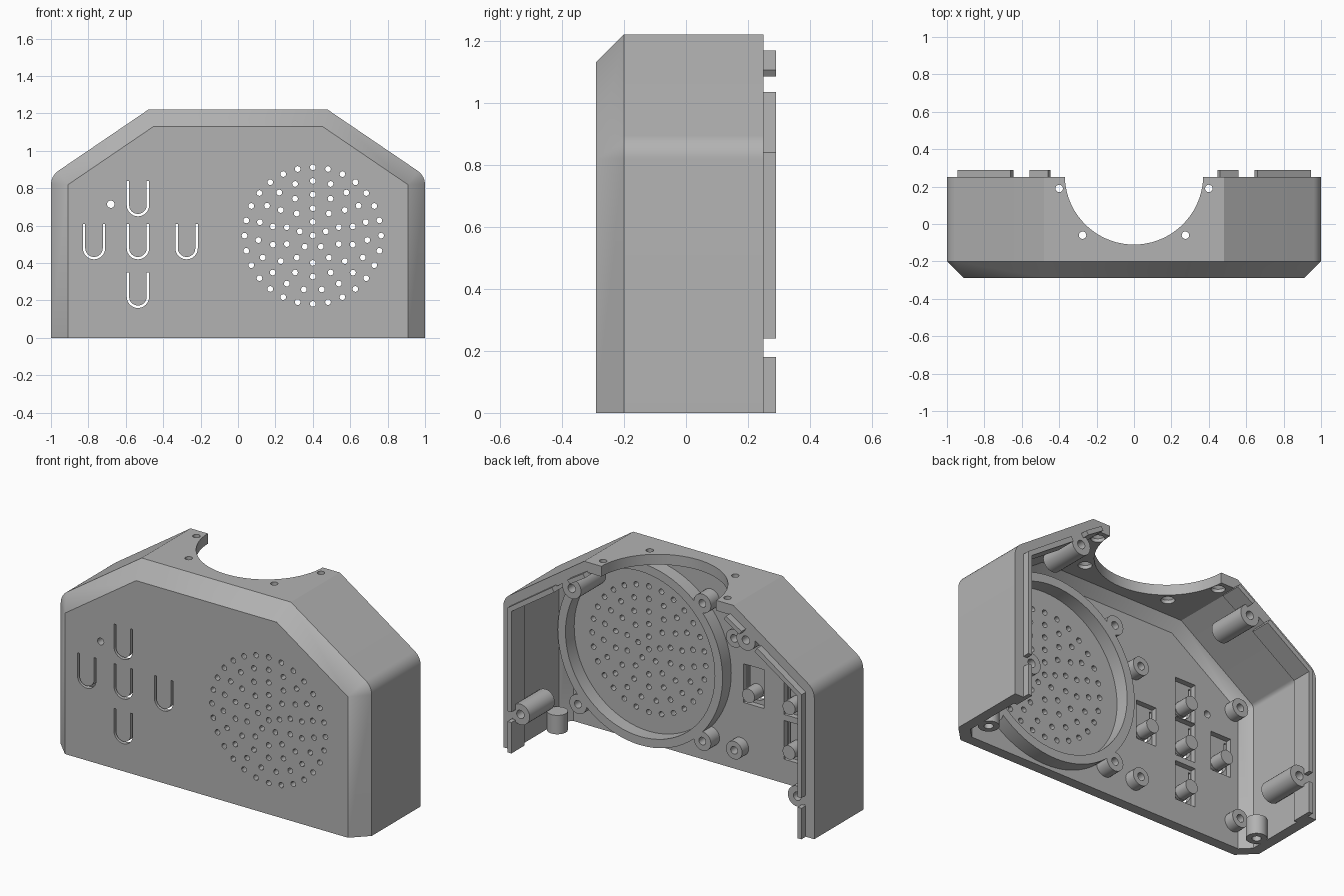
import bpy, bmesh, math
from mathutils import Matrix, Vector

cube = bpy.data.objects.get("Cube")
if cube:
    bpy.data.objects.remove(cube, do_unlink=True)

grey = bpy.data.materials.new("plain_grey")
grey.use_nodes = True
GREY = (0.45, 0.45, 0.45, 1)
grey.diffuse_color = GREY
grey.node_tree.nodes["Principled BSDF"].inputs["Base Color"].default_value = GREY


def add_object(name, bm):
    bmesh.ops.recalc_face_normals(bm, faces=bm.faces)
    mesh = bpy.data.meshes.new(name)
    bm.to_mesh(mesh)
    bm.free()
    mesh.materials.append(grey)
    ob = bpy.data.objects.new(name, mesh)
    bpy.context.collection.objects.link(ob)
    return ob


def activate(ob):
    bpy.ops.object.select_all(action='DESELECT')
    ob.select_set(True)
    bpy.context.view_layer.objects.active = ob


def smooth(ob):
    activate(ob)
    bpy.ops.object.shade_smooth_by_angle(angle=math.radians(30))


def cut(ob, name, bm):
    tool = add_object(name, bm)
    tool.hide_render = True
    mod = ob.modifiers.new(name, 'BOOLEAN')
    mod.operation, mod.solver, mod.object = 'DIFFERENCE', 'EXACT', tool
    activate(ob)
    bpy.ops.object.modifier_apply(modifier=name)
    bpy.data.objects.remove(tool, do_unlink=True)


def loft(bm, rings):
    """Skin a list of equal-length closed rings and cap both ends."""
    rows = [[bm.verts.new(p) for p in ring] for ring in rings]
    n = len(rows[0])
    for a, b in zip(rows, rows[1:]):
        for i in range(n):
            bm.faces.new((a[i], a[(i + 1) % n], b[(i + 1) % n], b[i]))
    bm.faces.new(rows[0])
    bm.faces.new(rows[-1])


def prism(bm, pts, y0, y1):
    loft(bm, [[(x, y, z) for x, z in pts] for y in (y0, y1)])


def circle(x, z, r, n=24):
    return [(x + r * math.cos(2 * math.pi * i / n), z + r * math.sin(2 * math.pi * i / n)) for i in range(n)]


def rect(x0, x1, z0, z1):
    return [(x0, z0), (x1, z0), (x1, z1), (x0, z1)]


def upright(bm, x, y, r, z0, z1, n=24):
    loft(bm, [[(px, py, z) for px, py in circle(x, y, r, n)] for z in (z0, z1)])


def outline(d, y, z0):
    """House-shaped section inset by d, with rounded shoulders."""
    half = [(1 - d, z0)]
    r, turn = 0.09 - d, math.radians(55.7)
    for i in range(9):
        a = turn * i / 8
        if r > 0:
            half.append((0.91 + r * math.cos(a), 0.819 + r * math.sin(a)))
        else:
            half.append((1 - d, 0.866 - d * 0.527))
    half.append((0.48 - d * 0.31, 1.22 - d))
    return [(x, y, z) for x, z in half + [(-x, z) for x, z in reversed(half)]]


def shell(layers, z0):
    bm = bmesh.new()
    loft(bm, [outline(d, y, z0) for d, y in layers])
    bmesh.ops.remove_doubles(bm, verts=bm.verts, dist=1e-5)
    bmesh.ops.dissolve_degenerate(bm, edges=bm.edges, dist=1e-5)
    return bm


# Housing: chamfered front, open back and open bottom
housing = add_object("housing", shell([(0.09, -0.29), (0, -0.2), (0, 0.25)], 0))
cut(housing, "cavity", shell([(0.115, -0.23), (0.06, -0.175), (0.06, 0.4)], -0.1))

# Round opening and countersunk screw holes in the top
bm = bmesh.new()
upright(bm, 0, 0.26, 0.37, 1.1, 1.3, 72)
for s in (-1, 1):
    for x, y in ((0.4, 0.19), (0.275, -0.06)):
        loft(bm, [[(px, py, z) for px, py in circle(s * x, y, r)]
                  for r, z in ((0.036, 1.1), (0.036, 1.18), (0.02, 1.195), (0.02, 1.3))])
cut(housing, "top_cutter", bm)

# Pockets behind the buttons
BUTTONS = [(-0.535, 0.78), (-0.535, 0.55), (-0.535, 0.29), (-0.77, 0.55), (-0.275, 0.55)]
bm = bmesh.new()
for x, top in BUTTONS:
    prism(bm, rect(x - 0.065, x + 0.065, top - 0.15, top + 0.075), -0.262, -0.1)
cut(housing, "pocket_cutter", bm)

# U-shaped button slots, indicator hole and speaker grille
bm = bmesh.new()
for x, top in BUTTONS:
    arc = [math.pi + math.pi * i / 16 for i in range(17)]
    zc = top - 0.07
    loop = []
    for r, angles in ((0.06, arc), (0.047, arc[::-1])):
        side = [(x + r * math.cos(a), zc + r * math.sin(a)) for a in angles]
        ends = [(side[0][0], top + 0.06), (side[-1][0], top + 0.06)]
        loop += [ends[0]] + side + [ends[1]]
    prism(bm, loop, -0.4, -0.245)
prism(bm, circle(-0.68, 0.715, 0.02), -0.4, -0.1)
for ring, count in enumerate((1, 5, 10, 14, 19, 28)):
    for i in range(count):
        a = math.pi / 2 + 2 * math.pi * i / count
        r = 0.073 * ring
        prism(bm, circle(0.4 + r * math.cos(a), 0.547 + r * math.sin(a), 0.0155, 12), -0.4, -0.1)
cut(housing, "grille_cutter", bm)
smooth(housing)

# Button plungers
bm = bmesh.new()
for x, top in BUTTONS:
    prism(bm, circle(x, top - 0.075, 0.04), -0.265, -0.18)
smooth(add_object("button_plungers", bm))


# Lathed tubes for the speaker ring and all screw bosses
def tube(name, base, axis, r, hole, length, depth, n=28):
    bm = bmesh.new()
    rings = [(r, 0), (r, length), (hole, length), (hole, length - depth)]
    loft(bm, [[(x, y, h) for x, y in circle(0, 0, rr, n)] for rr, h in rings])
    turn = Vector((0, 0, 1)).rotation_difference(Vector(axis)).to_matrix().to_4x4()
    bm.transform(Matrix.Translation(base) @ turn)
    smooth(add_object(name, bm))


bm = bmesh.new()
rows = []
for r, y in ((0.53, -0.235), (0.53, -0.15), (0.48, -0.15), (0.48, -0.235)):
    rows.append([bm.verts.new((x, y, z)) for x, z in circle(0.4, 0.55, r, 80)])
for a, b in zip(rows, rows[1:] + rows[:1]):
    for i in range(80):
        j = (i + 1) % 80
        bm.faces.new((a[i], a[j], b[j], b[i]))
smooth(add_object("speaker_ring", bm))

BACK = (0, 1, 0)
for x, z in ((0, 0.15), (0, 0.95), (0.8, 0.15)):
    tube("speaker_boss", (x, -0.235, z), BACK, 0.055, 0.022, 0.085, 0.07)
for x in (-0.19, -0.85):
    for z in (0.14, 0.79):
        tube("board_boss", (x, -0.235, z), BACK, 0.052, 0.022, 0.065, 0.05)
for s in (-1, 1):
    tube("side_boss", (s * 0.89, 0.02, 0.22), BACK, 0.06, 0.024, 0.23, 0.15)
    tube("shoulder_boss", (s * 0.56, 0.02, 1.04), BACK, 0.06, 0.024, 0.23, 0.15)
    tube("foot_boss", (s * 0.89, -0.09, 0.11), (0, 0, -1), 0.055, 0.024, 0.11, 0.09)

# Locating lip around the back opening
bm = bmesh.new()
for s in (-1, 1):
    for pts in (rect(0.92, 0.945, 0, 0.18),
                [(0.945, 0.24), (0.945, 0.84), (0.66, 1.035), (0.645, 1.01), (0.92, 0.825), (0.92, 0.24)],
                [(0.56, 1.105), (0.46, 1.168), (0.446, 1.147), (0.546, 1.084)]):
        prism(bm, [(s * x, z) for x, z in pts], 0.17, 0.29)
add_object("back_lip", bm)
